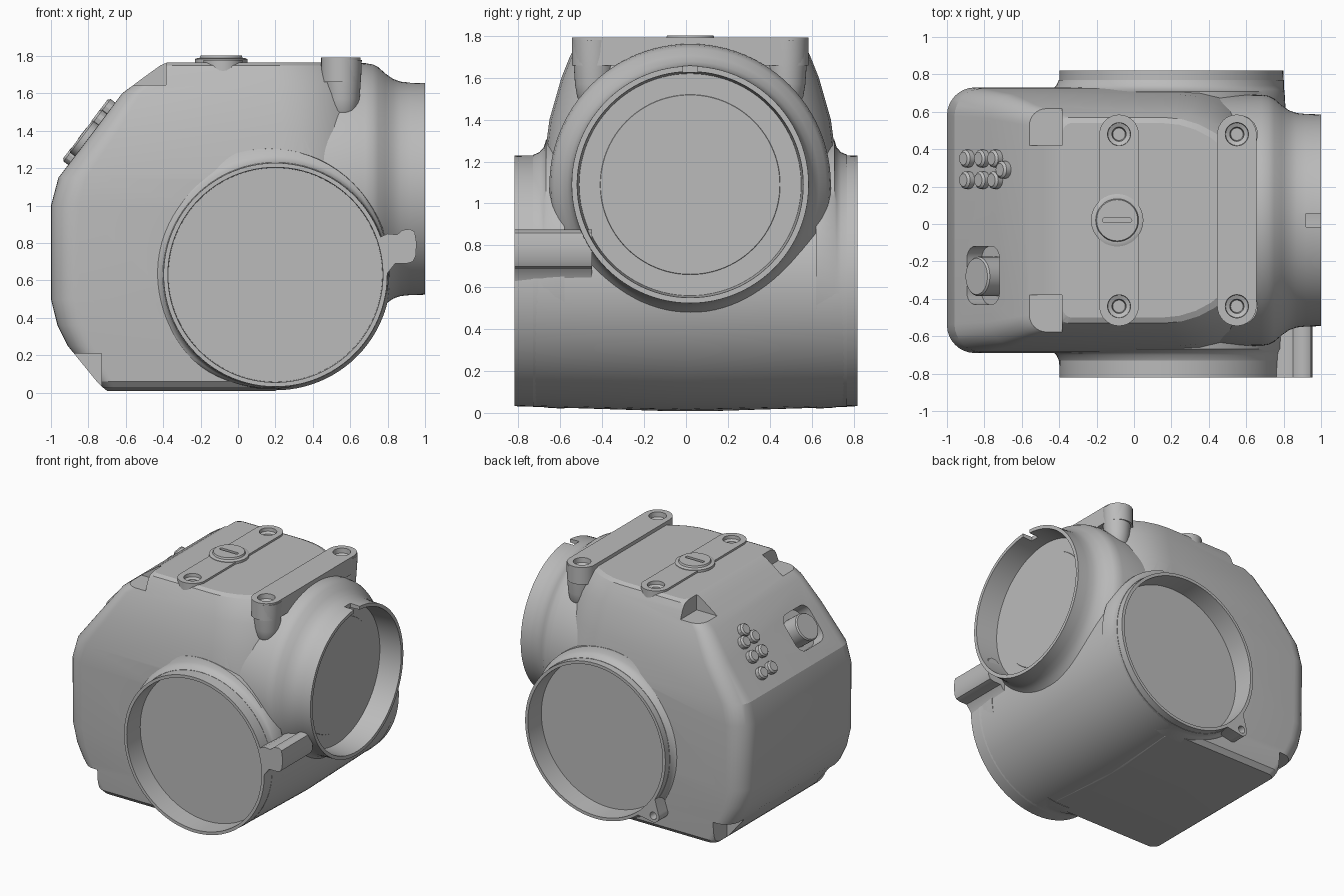
import bpy, bmesh
from math import sin, cos, pi, radians, atan2
from mathutils import Vector, Matrix

if "Cube" in bpy.data.objects:
    bpy.data.objects.remove(bpy.data.objects["Cube"], do_unlink=True)

metal = bpy.data.materials.new("cast_grey")
metal.use_nodes = True
metal.diffuse_color = (0.5, 0.5, 0.5, 1)
metal.node_tree.nodes["Principled BSDF"].inputs["Base Color"].default_value = (0.5, 0.5, 0.5, 1)
MID = 0.02          # centre line of the housing in y
parts = []


def place(axis, u, v, t):
    return {"x": (t, u, v), "y": (u, t, v), "z": (u, v, t)}[axis]


def loft(name, rings, angle=30, cutter=False):
    """Skin a list of equal-length point rings and cap both ends."""
    bm = bmesh.new()
    loops = [[bm.verts.new(p) for p in ring] for ring in rings]
    n = len(loops[0])
    for a, b in zip(loops, loops[1:]):
        for i in range(n):
            j = (i + 1) % n
            bm.faces.new((a[i], a[j], b[j], b[i]))
    bm.faces.new(loops[0])
    bm.faces.new(loops[-1])
    bmesh.ops.recalc_face_normals(bm, faces=bm.faces)
    mesh = bpy.data.meshes.new(name)
    bm.to_mesh(mesh)
    bm.free()
    ob = bpy.data.objects.new(name, mesh)
    bpy.context.collection.objects.link(ob)
    ob.data.materials.append(metal)
    if cutter:
        ob.hide_render = True
    else:
        parts.append((ob, angle))
    return ob


def lathe(name, axis, centre, profile, n=72, **kw):
    u, v = centre
    return loft(name, [[place(axis, u + r * cos(2 * pi * i / n), v + r * sin(2 * pi * i / n), t)
                        for i in range(n)] for t, r in profile], **kw)


def prism(name, axis, pts, levels, **kw):
    return loft(name, [[place(axis, u, v, t) for u, v in pts] for t in levels], **kw)


def stadium(p, q, r, n=16):
    a = atan2(q[1] - p[1], q[0] - p[0])
    return [(c[0] + r * cos(a + s + pi * i / n), c[1] + r * sin(a + s + pi * i / n))
            for c, s in ((q, -pi / 2), (p, pi / 2)) for i in range(n + 1)]


def box(name, lo, hi, **kw):
    pts = [(lo[0], lo[1]), (hi[0], lo[1]), (hi[0], hi[1]), (lo[0], hi[1])]
    return prism(name, "z", pts, (lo[2], hi[2]), **kw)


def cut(targets, cutters):
    for ob in targets:
        bpy.context.view_layer.objects.active = ob
        for c in cutters:
            m = ob.modifiers.new("cut", "BOOLEAN")
            m.operation, m.solver, m.object = "DIFFERENCE", "EXACT", c
            bpy.ops.object.modifier_apply(modifier=m.name)
    for c in cutters:
        bpy.data.objects.remove(c, do_unlink=True)


def layer(z, x0, x1, half, rl, rr, mid=MID, n=8):
    """Horizontal rounded rectangle with its own left and right corner radii."""
    pts = []
    for cx, cy, r, a in ((x1 - rr, half - rr, rr, 0), (x0 + rl, half - rl, rl, pi / 2),
                         (x0 + rl, rl - half, rl, pi), (x1 - rr, rr - half, rr, 1.5 * pi)):
        for i in range(n + 1):
            t = a + pi / 2 * i / n
            pts.append((cx + r * cos(t), mid + cy + r * sin(t), z))
    return pts


# Main housing, stacked horizontal sections
body = loft("housing", [layer(*s) for s in (
    (0.01, -0.70, 0.20, 0.15, 0.05, 0.05), (0.026, -0.72, 0.23, 0.655, 0.06, 0.08),
    (0.06, -0.755, 0.28, 0.685, 0.08, 0.12), (0.25, -0.91, 0.45, 0.695, 0.13, 0.2),
    (0.36, -0.965, 0.55, 0.70, 0.14, 0.3), (0.50, -1.0, 0.65, 0.705, 0.15, 0.4),
    (1.00, -1.0, 0.74, 0.71, 0.15, 0.45), (1.15, -0.96, 0.75, 0.705, 0.15, 0.47),
    (1.40, -0.77, 0.74, 0.672, 0.13, 0.5), (1.60, -0.62, 0.72, 0.615, 0.1, 0.5),
    (1.70, -0.485, 0.69, 0.575, 0.08, 0.5), (1.75, -0.415, 0.65, 0.55, 0.07, 0.49),
    (1.765, -0.38, 0.62, 0.52, 0.05, 0.47))], angle=20)

# Cross barrel with a recess at each end
barrel = lathe("cross_barrel", "y", (0.2, 0.63), (
    (-0.66, 0.572), (-0.82, 0.575), (-0.82, 0.598), (-0.4, 0.608), (0, 0.617),
    (0.4, 0.608), (0.82, 0.598), (0.82, 0.575), (0.66, 0.572)), n=96)

# Fillet collars where the barrel leaves the housing
collars = []
for label, s in (("front", -1), ("back", 1)):
    rings = []
    for t, r, k in ((0.75, 0.602, 0.0), (0.72, 0.608, 0.2), (0.70, 0.62, 0.5), (0.688, 0.64, 1.0), (0.6, 0.645, 1.0)):
        y = MID + s * t
        rings.append([(0.2 - 0.035 * k + r * cos(2 * pi * i / 72), y,
                       0.63 + 0.035 * k + r * sin(2 * pi * i / 72)) for i in range(72)])
    collars.append(loft(label + "_collar", rings, angle=50))

# Side port: domed shoulder, flare, rim and recess with a stepped floor
port = lathe("side_port", "x", (MID, 1.09), (
    (0.1, 0.55), (0.2, 0.64), (0.35, 0.668), (0.68, 0.672), (0.72, 0.665), (0.75, 0.65), (0.79, 0.615),
    (0.83, 0.587), (0.87, 0.573), (0.92, 0.568), (1.0, 0.566), (1.0, 0.54),
    (0.825, 0.53), (0.825, 0.43), (0.829, 0.428)), n=96)
cut([port], [box("rim_notch", (0.92, MID - 0.035, 1.5), (1.1, MID + 0.035, 1.8), cutter=True)])
cut([body, port] + collars, [lathe("recess", "y", (0.2, 0.63), ((s * 0.655, 0.583), (s * 0.9, 0.583)),
                                   n=96, cutter=True) for s in (-1, 1)])

# Mounting ears
prism("front_ear", "y", [(0.755, 0.83), (0.80, 0.85), (0.85, 0.845), (0.88, 0.87), (0.92, 0.875),
                         (0.945, 0.86), (0.955, 0.80), (0.95, 0.73), (0.935, 0.70), (0.90, 0.69),
                         (0.84, 0.69), (0.80, 0.64), (0.787, 0.57), (0.782, 0.66)], (-0.82, -0.45), angle=45)


def around(centre, r, degrees):
    return (centre[0] + r * cos(radians(degrees)), centre[1] + r * sin(radians(degrees)))


EAR = 222           # direction of the back ear from the barrel axis
tip = around((0.2, 0.63), 0.665, EAR)
outline = [around((0.2, 0.63), 0.59, EAR - 11)] + [around(tip, 0.05, EAR + a) for a in range(-70, 71, 14)]
outline.append(around((0.2, 0.63), 0.59, EAR + 11))
ear = prism("back_ear", "y", outline, (0.66, 0.82))
cut([ear], [lathe("ear_hole", "y", tip, ((0.74, 0.028), (0.9, 0.028)), n=24, cutter=True)])

# Two top straps with countersunk ends
ENDS = (-0.44, 0.48)
straps = []
for label, x, low, high in (("middle", -0.08, 1.72, 1.78), ("port", 0.55, 1.66, 1.792)):
    outline = stadium((x, ENDS[0]), (x, ENDS[1]), 0.105)
    straps.append(prism(label + "_strap", "z", outline, (low, high)))
bosses = [lathe("strap_boss", "z", (0.56, y), ((1.46, 0.04), (1.475, 0.06), (1.51, 0.08), (1.57, 0.09),
                                              (1.70, 0.099), (1.78, 0.102)), n=40) for y in ENDS]
cut([body, port] + straps + bosses,
    [lathe("strap_hole", "z", (x, y), ((1.70, 0.033), (1.745, 0.038), (1.755, 0.06), (1.85, 0.066)),
           n=32, cutter=True) for x in (-0.08, 0.55) for y in ENDS])

# Slotted filler cap
cap = lathe("filler_cap", "z", (-0.09, MID), ((1.74, 0.14), (1.784, 0.14), (1.79, 0.125),
                                            (1.79, 0.115), (1.803, 0.11)), n=48)
cut([cap], [prism("cap_slot", "z", stadium((-0.155, MID), (-0.025, MID), 0.013), (1.788, 1.83), cutter=True)])

# Corner pockets at the top and foot of the sloped side
pockets = []
for s in (-1, 1):
    for x0, x1, z0, z1, y0 in ((-0.8, -0.385, 1.645, 1.9, 0.40), (-1.1, -0.73, -0.1, 0.21, 0.52)):
        a, b = sorted((MID + s * y0, MID + s * 0.9))
        pockets.append(box("pocket", (x0, a, z0), (x1, b, z1), cutter=True))

# Frame of the sloped control panel: local z points out of the panel
up = Vector((0.603, 0, 0.798))
out = Vector((-0.798, 0, 0.603))


def on_panel(ob, x, y):
    spot = Vector((x, y, 1.15 + (x + 0.96) * 1.3235))
    m = Matrix((up, out.cross(up), out)).transposed().to_4x4()
    ob.data.transform(Matrix.Translation(spot) @ m)
    return ob


# Button in its rounded well
well = loft("button_well", [layer(z, -0.14, 0.15, 0.155, 0.07, 0.07, mid=0) for z in (-0.1, 0.2)], cutter=True)
pockets.append(on_panel(well, -0.81, -0.275))
cut([body], pockets)
on_panel(lathe("button", "z", (0, 0), ((-0.14, 0.105), (0.03, 0.105), (0.04, 0.097)), n=40), -0.81, -0.28)

# Cluster of panel bolts
for x, y in [(x, y) for x in (-0.88, -0.80, -0.73) for y in (0.235, 0.35)] + [(-0.685, 0.29)]:
    on_panel(lathe("panel_bolt", "z", (0, 0), ((-0.03, 0.047), (0.03, 0.047), (0.042, 0.035)), n=12), x, y)

# Smooth shading with crisp edges
for ob, angle in parts:
    bpy.ops.object.select_all(action="DESELECT")
    ob.select_set(True)
    bpy.context.view_layer.objects.active = ob
    bpy.ops.object.shade_smooth_by_angle(angle=radians(angle))
